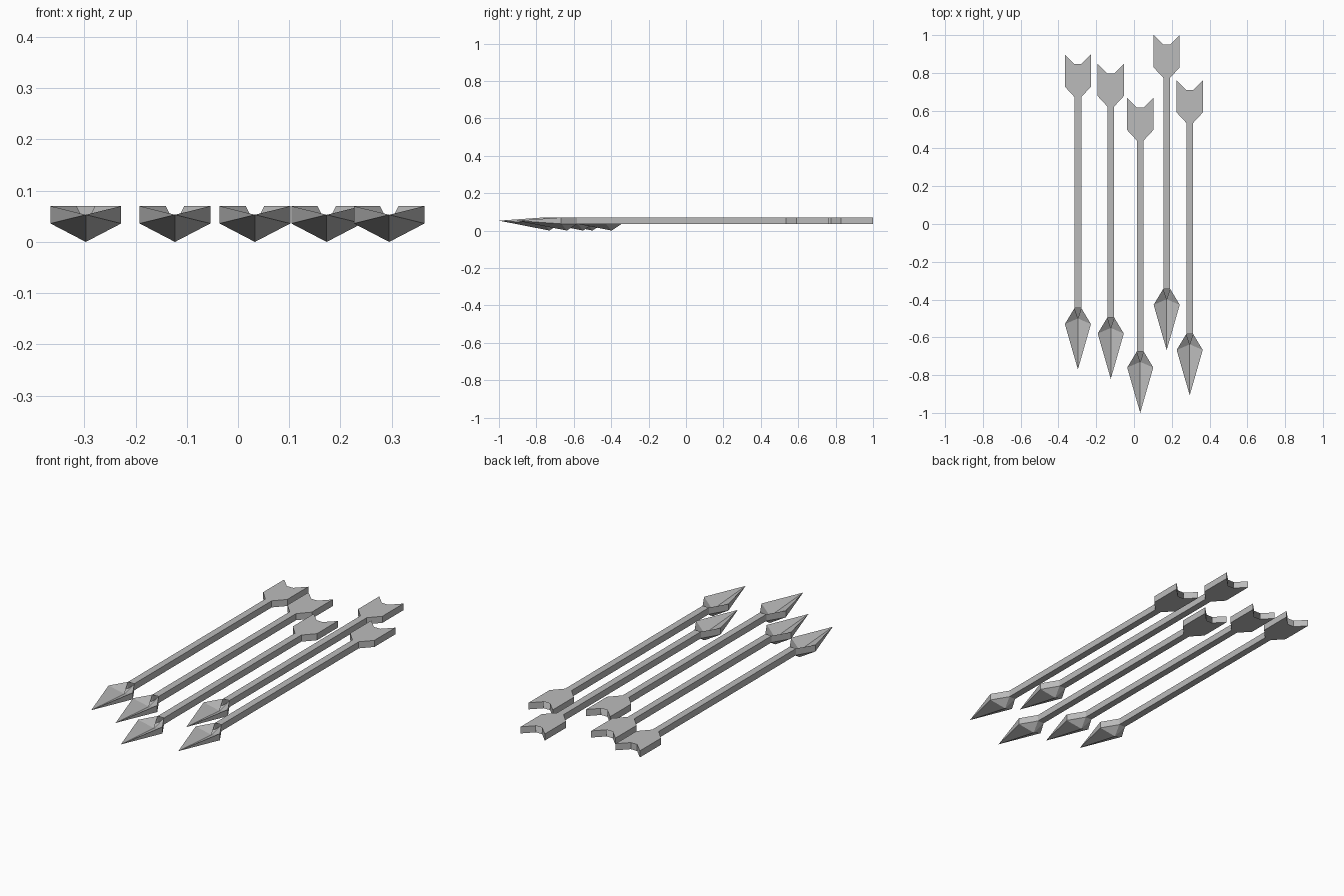
import bpy
import bmesh
from mathutils import Vector

cube = bpy.data.objects.get("Cube")
if cube:
    bpy.data.objects.remove(cube)

grey = bpy.data.materials.new("iron_grey")
grey.use_nodes = True
COLOUR = (0.5, 0.5, 0.5, 1)
grey.diffuse_color = COLOUR
grey.node_tree.nodes["Principled BSDF"].inputs["Base Color"].default_value = COLOUR

UP, DOWN, SIDE, BACK = Vector((0, 0, 1)), Vector((0, 0, -1)), Vector((1, 0, 0)), Vector((0, 1, 0))
LOW, HIGH, MID = 0.036, 0.07, 0.053   # heights of the flat body and the tip
CORE, WING = 0.018, 0.069             # half widths of the shaft and the flared parts
NECK, SHOULDER, NOTCH, END = 0.325, 1.442, 1.617, 1.668   # distances behind the tip


def build(name, faces, x, y):
    """Mesh from half faces (points, outward hint), mirrored across the arrow's axis."""
    bm = bmesh.new()
    for points, hint in faces:
        for side in (1, -1):
            face = bm.faces.new([bm.verts.new((px * side, py, pz)) for px, py, pz in points])
            face.normal_update()
            if face.normal.dot(Vector((hint.x * side, hint.y, hint.z))) < 0:
                face.normal_flip()
    bmesh.ops.remove_doubles(bm, verts=bm.verts, dist=0.0005)
    # Join the two halves of flat faces along the axis
    seams = [e for e in bm.edges if all(abs(v.co.x) < 1e-5 for v in e.verts)
             and len(e.link_faces) == 2 and e.calc_face_angle(1) < 0.01]
    bmesh.ops.dissolve_edges(bm, edges=seams, use_verts=True)
    mesh = bpy.data.meshes.new(name)
    bm.to_mesh(mesh)
    bm.free()
    mesh.materials.append(grey)
    obj = bpy.data.objects.new(name, mesh)
    obj.location = (x, y, 0)
    bpy.context.collection.objects.link(obj)


def slab(outline):
    """Top, bottom and outer walls of a half outline that starts and ends on the axis."""
    faces = [([(px, py, z) for px, py in outline], hint) for z, hint in ((HIGH, UP), (LOW, DOWN))]
    for (ax, ay), (bx, by) in zip(outline[1:-2], outline[2:-1]):
        wall = [(ax, ay, LOW), (bx, by, LOW), (bx, by, HIGH), (ax, ay, HIGH)]
        faces.append((wall, Vector((by - ay, ax - bx, 0))))
    return faces


def head(capped):
    """Pointed head with a sunken top and a keeled underside."""
    tip = (0, 0, MID)
    faces = []
    for z, hint in ((HIGH, UP), (LOW, DOWN)):
        centre = (0, 0.27, z - LOW)
        wing, neck = (WING, 0.24, z), (CORE, NECK, z)
        faces += [([tip, wing, centre], hint), ([centre, wing, neck], hint)]
        if capped or hint is DOWN:
            faces.append(([centre, neck, (0, NECK, z)], hint))
    faces.append(([tip, (WING, 0.24, LOW), (WING, 0.24, HIGH)], SIDE))
    faces.append(([(WING, 0.24, LOW), (CORE, NECK, LOW), (CORE, NECK, HIGH), (WING, 0.24, HIGH)], SIDE + BACK))
    return faces


shaft = slab([(0, NECK), (CORE, NECK), (CORE, SHOULDER), (0, SHOULDER)])
fletching = slab([(0, SHOULDER), (CORE, SHOULDER), (WING, 1.497), (WING, END), (CORE, NOTCH), (0, NOTCH)])
nock_cap = [([(0, NOTCH, LOW), (CORE, NOTCH, LOW), (CORE, NOTCH, HIGH), (0, NOTCH, HIGH)], BACK)]

# Five arrows: position across and position of the tip
arrows = [(-0.297, -0.77), (-0.123, -0.82), (0.033, -1.0), (0.173, -0.668), (0.295, -0.907)]
for i, (x, y) in enumerate(arrows):
    closed = i == 0
    build(f"arrow_head_{i + 1}", head(False), x, y)
    build(f"arrow_shaft_{i + 1}", shaft, x, y)
    build(f"arrow_fletching_{i + 1}", fletching + (nock_cap if closed else []), x, y)
